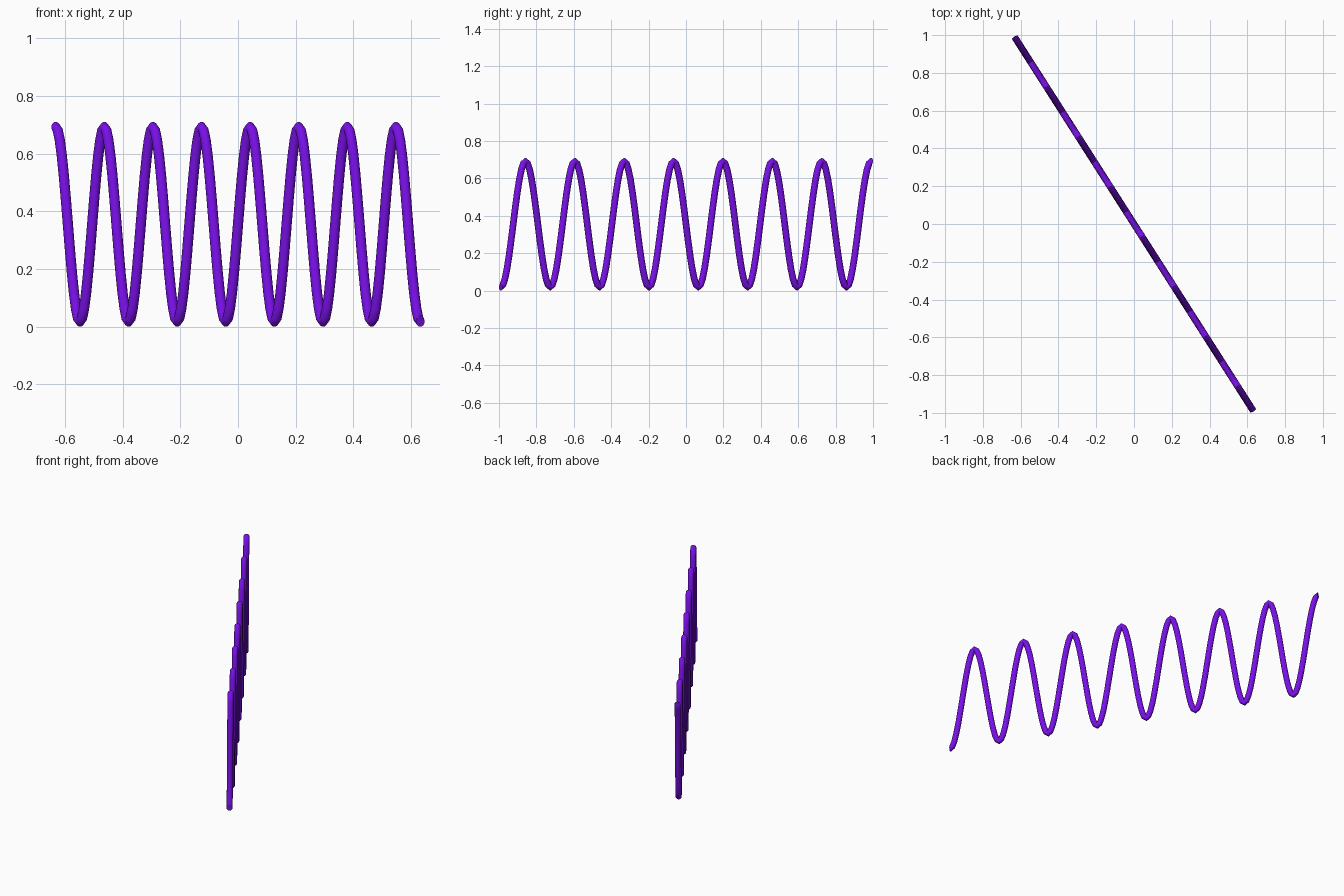
import bpy, bmesh, math
from mathutils import Vector

if "Cube" in bpy.data.objects:
    bpy.data.objects.remove(bpy.data.objects["Cube"])

R = 0.018                                  # wire radius
TOP, BOTTOM = 0.692, 0.018                 # centreline heights
START, END = Vector((-0.632, 0.99, 0)), Vector((0.632, -0.99, 0))
WAVES, STEPS, SIDES = 7.5, 24, 16

along = (END - START).normalized()
length = (END - START).length
side = along.cross(Vector((0, 0, 1)))      # normal of the wave's plane
mid, amp = (TOP + BOTTOM) / 2, (TOP - BOTTOM) / 2

# Sweep a circle along a cosine wave standing in a vertical plane
bm = bmesh.new()
rings = []
n = int(WAVES * STEPS)
for i in range(n + 1):
    t = i / n
    a = t * WAVES * 2 * math.pi
    centre = START.lerp(END, t) + Vector((0, 0, mid + amp * math.cos(a)))
    slope = -amp * math.sin(a) * WAVES * 2 * math.pi / length
    tangent = (along + Vector((0, 0, slope))).normalized()
    up = side.cross(tangent)
    rings.append([bm.verts.new(centre + R * (math.cos(b) * side + math.sin(b) * up))
                  for b in (2 * math.pi * k / SIDES for k in range(SIDES))])
for r0, r1 in zip(rings, rings[1:]):
    for k in range(SIDES):
        j = (k + 1) % SIDES
        bm.faces.new((r0[k], r0[j], r1[j], r1[k]))

# End caps
bm.faces.new(rings[0])
bm.faces.new(rings[-1])
bmesh.ops.recalc_face_normals(bm, faces=bm.faces)

mesh = bpy.data.meshes.new("wave_wire")
bm.to_mesh(mesh)
bm.free()
wire = bpy.data.objects.new("wave_wire", mesh)
bpy.context.collection.objects.link(wire)

mat = bpy.data.materials.new("purple")
mat.diffuse_color = (0.19, 0.005, 0.8, 1)
mat.use_nodes = True
mat.node_tree.nodes["Principled BSDF"].inputs["Base Color"].default_value = mat.diffuse_color
mesh.materials.append(mat)

bpy.context.view_layer.objects.active = wire
wire.select_set(True)
bpy.ops.object.shade_smooth_by_angle(angle=math.radians(50))
